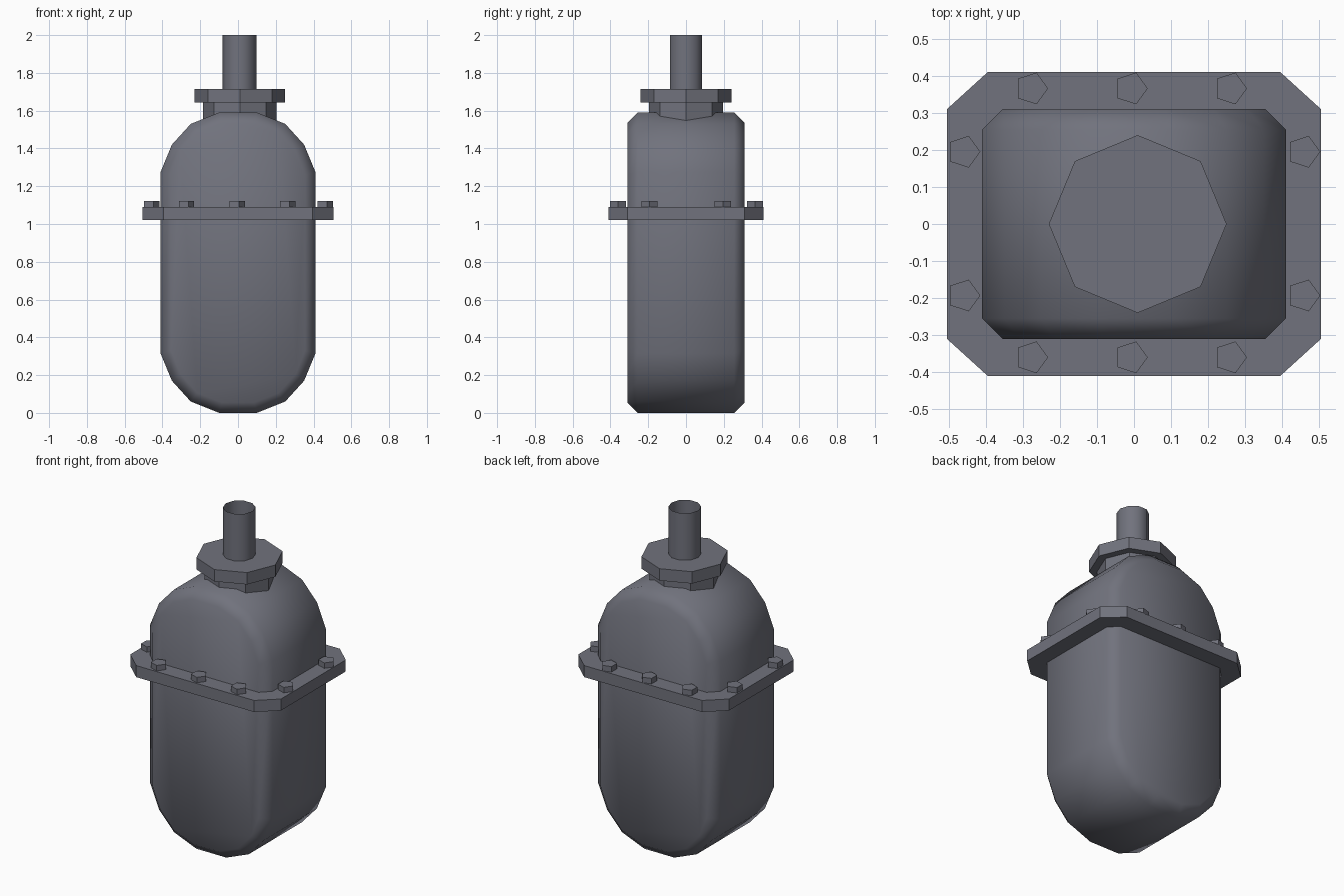
import bpy, bmesh, math

if "Cube" in bpy.data.objects:
    bpy.data.objects.remove(bpy.data.objects["Cube"])

grey = bpy.data.materials.new("slate_grey")
grey.diffuse_color = (0.165, 0.17, 0.205, 1)
grey.use_nodes = True
grey.node_tree.nodes["Principled BSDF"].inputs["Base Color"].default_value = grey.diffuse_color


def finish(name, bm, smooth=False):
    bmesh.ops.recalc_face_normals(bm, faces=bm.faces)
    for f in bm.faces:
        f.smooth = smooth
    me = bpy.data.meshes.new(name)
    bm.to_mesh(me)
    bm.free()
    me.materials.append(grey)
    ob = bpy.data.objects.new(name, me)
    bpy.context.collection.objects.link(ob)
    return ob


def loft(name, rings, smooth=False, caps=True):
    """Join a stack of equal-length point rings into a skin."""
    bm = bmesh.new()
    vs = [[bm.verts.new(p) for p in r] for r in rings]
    n = len(rings[0])
    for a, b in zip(vs, vs[1:]):
        for i in range(n):
            j = (i + 1) % n
            bm.faces.new((a[i], a[j], b[j], b[i]))
    if caps:
        bm.faces.new(vs[0][::-1])
        bm.faces.new(vs[-1])
    return finish(name, bm, smooth)


def prism(name, x, y, r, sides, z0, z1, smooth=False):
    pts = [(x + r * math.cos(2 * math.pi * i / sides),
            y + r * math.sin(2 * math.pi * i / sides)) for i in range(sides)]
    return loft(name, [[(px, py, z) for px, py in pts] for z in (z0, z1)], smooth)


# Body: capsule-like front profile, chamfered towards front and back
def profile(quarter, y):
    mid = 0.795
    right = [(x, z) for x, z in quarter]
    right += [(x, 2 * mid - z) for x, z in reversed(quarter)]
    return [(x, y, z) for x, z in right] + [(-x, y, z) for x, z in reversed(right)]


outer = [(0.10, 0.0), (0.25, 0.06), (0.35, 0.17), (0.41, 0.315)]
inner = [(0.085, 0.055), (0.215, 0.105), (0.305, 0.205), (0.355, 0.33)]
loft("tank_body", [profile(inner, -0.31), profile(outer, -0.255),
                   profile(outer, 0.255), profile(inner, 0.31)], smooth=True)

# Bolted flange around the waist
corner = [(0.505, -0.31), (0.505, 0.31), (0.395, 0.41), (-0.395, 0.41),
          (-0.505, 0.31), (-0.505, -0.31), (-0.395, -0.41), (0.395, -0.41)]
loft("waist_flange", [[(x, y, z) for x, y in corner] for z in (1.02, 1.09)])

# Five-sided bolt heads on the flange
spots = [(x, y) for y in (-0.36, 0.366) for x in (-0.277, -0.008, 0.26)]
spots += [(x, y) for x in (-0.46, 0.458) for y in (-0.193, 0.195)]
for i, (x, y) in enumerate(spots):
    prism(f"flange_bolt_{i + 1}", x, y, 0.045, 5, 1.085, 1.123)

# Neck and collar on top
prism("neck", 0.01, 0, 0.195, 8, 1.5, 1.65)
prism("neck_collar", 0.01, 0, 0.24, 8, 1.643, 1.715)

# Open outlet pipe
tube = [(0.008 + 0.09 * math.cos(i * math.pi / 5), 0.09 * math.sin(i * math.pi / 5))
        for i in range(10)]
loft("outlet_pipe", [[(x, y, z) for x, y in tube] for z in (1.7, 2.0)],
     smooth=True, caps=False)
